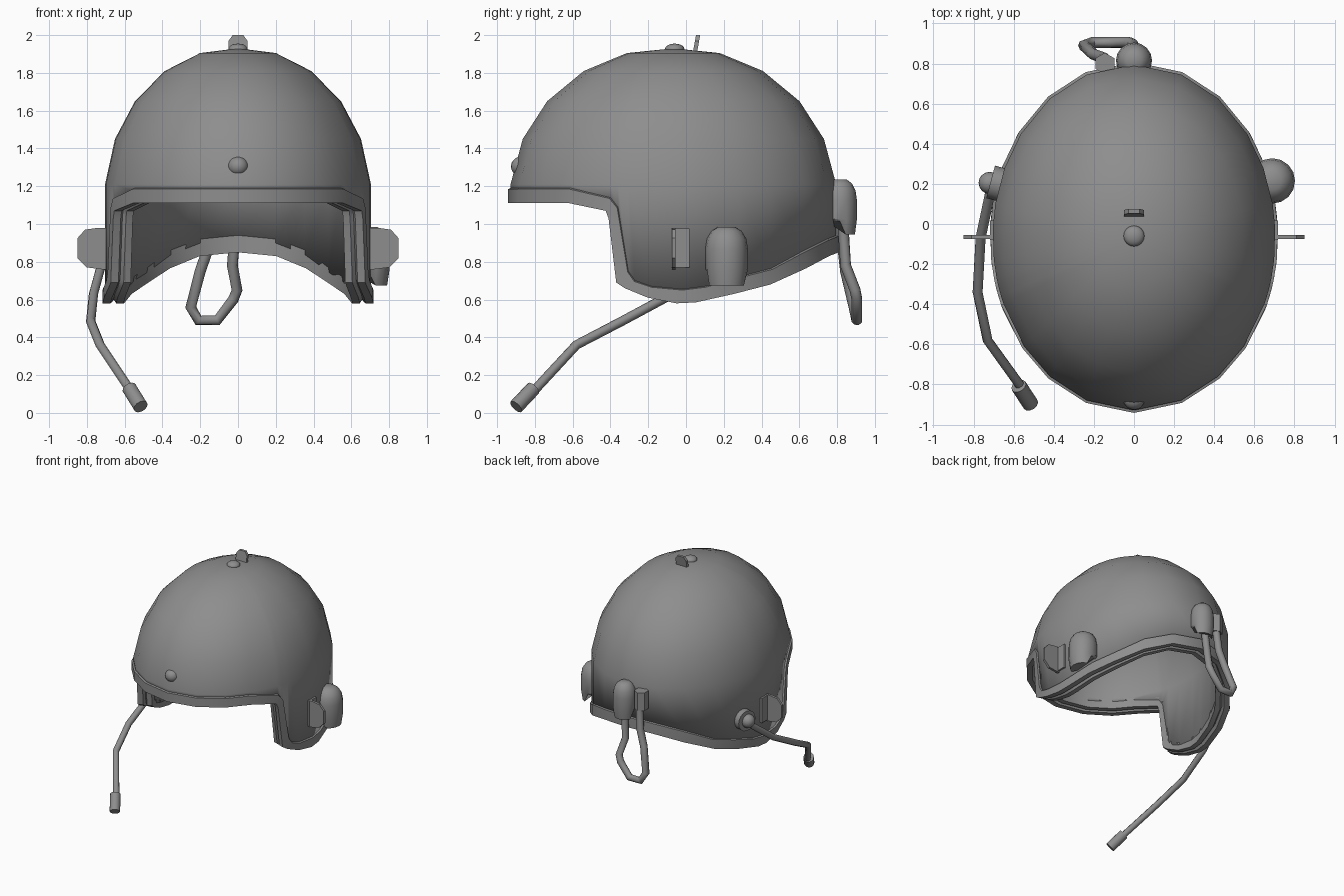
import bpy, bmesh, math
from mathutils import Vector

cube = bpy.data.objects.get("Cube")
if cube:
    bpy.data.objects.remove(cube, do_unlink=True)

grey = bpy.data.materials.new("matt grey")
grey.use_nodes = True
colour = (0.27, 0.27, 0.27, 1)
grey.diffuse_color = colour
bsdf = next(n for n in grey.node_tree.nodes if n.type == 'BSDF_PRINCIPLED')
bsdf.inputs["Base Color"].default_value = colour

RX, RY, YC = 0.705, 0.862, -0.067
WALL = 0.1


def activate(ob):
    bpy.ops.object.select_all(action='DESELECT')
    ob.select_set(True)
    bpy.context.view_layer.objects.active = ob


def finish(name, bm, smooth=35):
    bmesh.ops.recalc_face_normals(bm, faces=bm.faces)
    mesh = bpy.data.meshes.new(name)
    bm.to_mesh(mesh)
    bm.free()
    ob = bpy.data.objects.new(name, mesh)
    bpy.context.collection.objects.link(ob)
    mesh.materials.append(grey)
    activate(ob)
    bpy.ops.object.shade_smooth_by_angle(angle=math.radians(smooth))
    return ob


def loft(rings, closed_rows=False, cap=False):
    """Skin a list of closed rings of points."""
    bm = bmesh.new()
    rows = [[bm.verts.new(p) for p in ring] for ring in rings]
    n = len(rows[0])
    pairs = list(zip(rows, rows[1:]))
    if closed_rows:
        pairs.append((rows[-1], rows[0]))
    for a, b in pairs:
        for i in range(n):
            j = (i + 1) % n
            bm.faces.new((a[i], a[j], b[j], b[i]))
    if cap:
        bm.faces.new(rows[0])
        bm.faces.new(rows[-1])
    return bm


def around(y, z, side, scale=1.0, offset=0.0):
    """Point on the oval plan at depth y, on one side."""
    c = max(-1, min(1, (YC - y) / RY))
    s = math.sqrt(1 - c * c)
    return (side * (RX * scale + offset) * s, YC - (RY * scale + offset) * c, z)


# Rim stations from front to back: lower y, lower z, upper y, upper z
stations = [
    (-.95, 1.11, -.95, 1.19), (-.88, 1.11, -.88, 1.19), (-.76, 1.11, -.76, 1.19),
    (-.61, 1.11, -.61, 1.19), (-.42, 1.07, -.40, 1.14), (-.405, 1.03, -.36, 1.09),
    (-.365, .69, -.305, .75), (-.32, .66, -.27, .70), (-.2, .61, -.18, .67),
    (-.05, .58, -.02, .655), (.05, .585, .1, .67), (.25, .63, .28, .72),
    (.44, .68, .45, .765), (.625, .765, .625, .86), (.745, .83, .745, .92),
    (.8, .85, .8, .94)]
loop = [(s, 1) for s in stations] + [(s, -1) for s in stations[-2:0:-1]]

# Dome shell
profile = [(.285, 1.905), (.55, 1.81), (.775, 1.65), (.925, 1.45), (1, 1.21)]
rings = [[around(s[2], z, side, k) for s, side in loop] for k, z in profile]
rings.append([around(s[2], s[3] - .02, side) for s, side in loop])
bm = loft(rings)
bm.verts.ensure_lookup_table()
top = bm.verts.new((0, YC, 1.93))
crown = bm.verts[:len(loop)]
for i, v in enumerate(crown):
    bm.faces.new((v, crown[(i + 1) % len(crown)], top))
shell = finish("helmet_shell", bm)
solid = shell.modifiers.new("thickness", 'SOLIDIFY')
solid.thickness = WALL
solid.offset = -1

# Edge band following the cut of the shell, grooved along its underside
sections = []
for (ly, lz, uy, uz), side in loop:
    gy, gz = ly + .3 * (uy - ly), lz + .3 * (uz - lz)
    sections.append([around(uy, uz, side, 1, .0), around(uy, uz - .005, side, 1, .013),
                     around(ly, lz, side, 1, .013), around(ly, lz, side, 1, -.03),
                     around(gy, gz, side, 1, -.045), around(ly, lz, side, 1, -.06),
                     around(ly, lz, side, 1, -WALL), around(uy, uz, side, 1, -WALL)])
finish("edge_band", loft(sections, closed_rows=True))


def ball(name, at, size):
    bm = bmesh.new()
    bmesh.ops.create_uvsphere(bm, u_segments=16, v_segments=10, radius=1)
    bmesh.ops.scale(bm, vec=size, verts=bm.verts)
    bmesh.ops.translate(bm, vec=at, verts=bm.verts)
    return finish(name, bm)


def box(name, low, high):
    bm = bmesh.new()
    bmesh.ops.create_cube(bm, size=1)
    low, high = Vector(low), Vector(high)
    bmesh.ops.scale(bm, vec=high - low, verts=bm.verts)
    bmesh.ops.translate(bm, vec=(low + high) / 2, verts=bm.verts)
    return finish(name, bm)


def rod(name, a, b, radius, sides=12):
    a, b = Vector(a), Vector(b)
    bm = bmesh.new()
    bmesh.ops.create_cone(bm, cap_ends=True, segments=sides, radius1=radius,
                          radius2=radius, depth=(b - a).length)
    turn = (b - a).to_track_quat('Z', 'Y').to_matrix()
    bmesh.ops.rotate(bm, matrix=turn, verts=bm.verts)
    bmesh.ops.translate(bm, vec=(a + b) / 2, verts=bm.verts)
    return finish(name, bm)


def tube(name, points, radius):
    curve = bpy.data.curves.new(name, 'CURVE')
    curve.dimensions = '3D'
    curve.bevel_depth = radius
    curve.bevel_resolution = 2
    curve.use_fill_caps = True
    spline = curve.splines.new('POLY')
    spline.points.add(len(points) - 1)
    for p, co in zip(spline.points, points):
        p.co = (*co, 1)
    curve.materials.append(grey)
    ob = bpy.data.objects.new(name, curve)
    bpy.context.collection.objects.link(ob)
    activate(ob)
    bpy.ops.object.convert(target='MESH')
    bpy.ops.object.shade_smooth_by_angle(angle=math.radians(50))


def plate(name, outline, y, depth, lean=0):
    """Upright plate with an x-z outline, leaning back with height."""
    base = min(z for x, z in outline)
    rings = [[(x, y + d + lean * (z - base), z) for x, z in outline] for d in (0, depth)]
    finish(name, loft(rings, cap=True), 20)


def capsule(name, x, y, low, high, r, outward):
    """Round housing with a domed top and a flap hanging on its outward side."""
    h = high - low
    shape = [(.88, 0), (1, .28), (1, .62), (.92, .8), (.7, .93), (.4, 1)]
    rings = []
    for k, t in shape:
        ring = []
        for i in range(16):
            a = i * math.pi / 8
            flap = math.cos(a - outward) > .3
            rise = t if flap else max(t, .24)
            ring.append((x + r * k * math.cos(a), y + r * k * math.sin(a), low + h * rise))
        rings.append(ring)
    finish(name, loft(rings, cap=True), 40)


# Studs and crown tab
ball("front_stud", (0, -.872, 1.305), (.055, .055, .052))
ball("crown_stud", (0, -.06, 1.925), (.052, .052, .03))
plate("crown_tab", [(-.05, 1.9), (.05, 1.9), (.05, 1.97), (.028, 2), (-.028, 2), (-.05, 1.97)],
      .035, .022, .18)

# Side brackets
for side, label in ((1, "left"), (-1, "right")):
    outline = [(.66, .76), (.72, .76), (.8, .77), (.85, .82), (.85, .925), (.81, .97),
               (.74, .98), (.66, .975)]
    plate(label + "_bracket_fin", [(side * x, z) for x, z in outline], -.075, .02)
    xs = sorted((side * .66, side * .718))
    box(label + "_bracket_base", (xs[0], -.08, .77), (xs[1], .018, .975))

# Side and rear housings
capsule("side_housing", .69, .215, .675, .985, .113, 0)
capsule("rear_housing", 0, .815, .945, 1.235, .09, math.pi / 2)
rod("rear_clip", (-.145, .8, 1.04), (-.145, .8, 1.19), .054, 6)

# Rear cable loop
tube("rear_cable", [(-.14, .815, 1.06), (-.155, .83, .88), (-.2, .845, .75), (-.25, .89, .56),
                    (-.21, .905, .49), (-.11, .905, .49), (-.025, .905, .6), (-.005, .895, .65),
                    (-.03, .845, .78), (-.01, .83, 1.02)], .029)

# Microphone pivot, boom and tip
rod("boom_pivot", (-.64, .19, .86), (-.715, .21, .86), .084, 16)
ball("boom_pivot_knob", (-.72, .205, .86), (.055, .055, .055))
tube("microphone_boom", [(-.71, .19, .83), (-.765, -.07, .63), (-.78, -.34, .485),
                         (-.73, -.58, .36), (-.55, -.83, .09)], .025)
rod("microphone_tip", (-.575, -.808, .13), (-.515, -.9, .033), .04)
